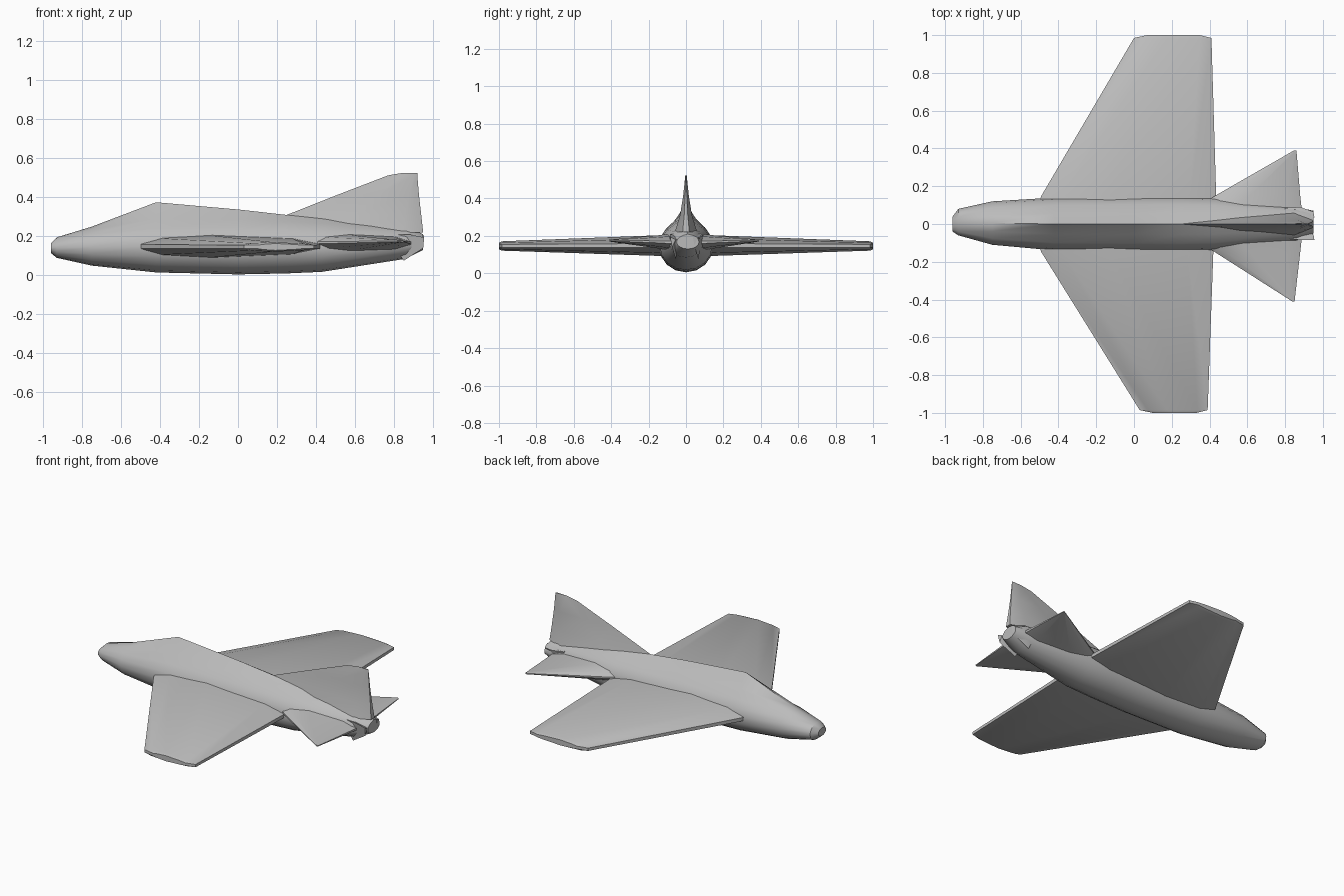
import bpy, bmesh, math
from mathutils import Vector

cube = bpy.data.objects.get("Cube")
if cube:
    bpy.data.objects.remove(cube)

grey = bpy.data.materials.new("plain_grey")
grey.use_nodes = True
colour = (0.5, 0.5, 0.5, 1)
grey.diffuse_color = colour
grey.node_tree.nodes["Principled BSDF"].inputs["Base Color"].default_value = colour


def loft(name, rings, angle=35):
    """Skin a list of equal-sized closed rings and cap both ends."""
    bm = bmesh.new()
    loops = [[bm.verts.new(p) for p in ring] for ring in rings]
    for a, b in zip(loops, loops[1:]):
        for i in range(len(a)):
            j = (i + 1) % len(a)
            bm.faces.new((a[i], a[j], b[j], b[i]))
    bm.faces.new(loops[0])
    bm.faces.new(loops[-1])
    bmesh.ops.remove_doubles(bm, verts=bm.verts, dist=0.0005)
    bmesh.ops.recalc_face_normals(bm, faces=bm.faces)
    mesh = bpy.data.meshes.new(name)
    bm.to_mesh(mesh)
    bm.free()
    obj = bpy.data.objects.new(name, mesh)
    bpy.context.collection.objects.link(obj)
    mesh.materials.append(grey)
    bpy.ops.object.select_all(action="DESELECT")
    obj.select_set(True)
    bpy.context.view_layer.objects.active = obj
    bpy.ops.object.shade_smooth_by_angle(angle=math.radians(angle))
    return obj


def body_ring(x, y, half, low, shoulder, ridge):
    """Round section whose upper middle rises into a narrow spine."""
    mid, rad = (low + shoulder) / 2, (shoulder - low) / 2
    ring = []
    for i in range(16):
        a = math.tau * i / 16
        z = mid + rad * math.cos(a)
        lift = ridge - shoulder
        z += lift if i == 0 else lift * 0.22 if i in (1, 15) else 0
        ring.append((x, y + half * math.sin(a), z))
    return ring


# Fuselage: x, y centre, half width, bottom, shoulder, ridge
stations = [
    (-0.96, 0.0, 0.04, 0.115, 0.165, 0.165),
    (-0.93, 0.01, 0.07, 0.09, 0.195, 0.195),
    (-0.75, 0.005, 0.115, 0.05, 0.24, 0.25),
    (-0.42, 0.0, 0.14, 0.015, 0.28, 0.375),
    (0.0, 0.0, 0.145, 0.005, 0.285, 0.338),
    (0.25, 0.0, 0.145, 0.01, 0.28, 0.31),
    (0.43, 0.0, 0.14, 0.018, 0.27, 0.30),
    (0.86, 0.0, 0.09, 0.085, 0.245, 0.26),
    (0.95, 0.01, 0.06, 0.13, 0.205, 0.21),
]
loft("fuselage", [body_ring(*s) for s in stations])


def foil_ring(front, back, y, z, thick, edge):
    """Closed section along x, thickest near the middle, blunt at the edges."""
    profile = [(0, edge), (0.12, 0.75), (0.4, 1), (0.85, 0.7), (1, edge)]
    upper = [(front + (back - front) * t, y, z + thick * h / 2) for t, h in profile]
    lower = [(px, py, 2 * z - pz) for px, py, pz in reversed(upper)]
    return upper + lower


# Main wings, running from the body centre out to the tips
for label, side, tip_front, tip_back, root_back in (
        ("left_wing", 1, 0.0, 0.41, 0.435), ("right_wing", -1, 0.03, 0.39, 0.42)):
    loft(label, [
        foil_ring(-0.52, root_back, side * 0.08, 0.15, 0.125, 0.2),
        foil_ring(-0.49, root_back, side * 0.15, 0.148, 0.11, 0.2),
        foil_ring(tip_front, tip_back, side * 0.985, 0.146, 0.05, 0.35),
        foil_ring(tip_front + 0.07, tip_back - 0.06, side, 0.146, 0.035, 0.5)])

# Tailplanes: triangles swept back to pointed tips
for label, side, tip_x, tip_y in (("left_tailplane", 1, 0.86, 0.39),
                                  ("right_tailplane", -1, 0.85, 0.41)):
    loft(label, [
        foil_ring(0.3, 0.89, side * 0.06, 0.165, 0.10, 0.15),
        foil_ring(0.43, 0.88, side * 0.15, 0.168, 0.07, 0.15),
        foil_ring(tip_x - 0.012, tip_x, side * tip_y, 0.175, 0.01, 0.4)])


def fin_ring(front, back, z, half):
    shape = [(0, 0), (0.5, 0.75), (0.88, 1), (1, 0.3)]
    near = [(front + (back - front) * t, -half * h, z) for t, h in shape]
    return near + [(x, -y, z) for x, y, z in reversed(near)]


# Upright fin, flowing out of the spine
loft("tail_fin", [
    fin_ring(0.1, 0.95, 0.22, 0.06),
    fin_ring(0.25, 0.94, 0.31, 0.032),
    fin_ring(0.515, 0.928, 0.415, 0.015),
    fin_ring(0.77, 0.92, 0.513, 0.005),
    fin_ring(0.84, 0.92, 0.525, 0.003)])

# Crumpled tail end: small tapered flaps around the exhaust
for label, y, z, drop in (("tail_flap_left", 0.065, 0.17, 0.05),
                          ("tail_flap_right", -0.055, 0.16, 0.04)):
    loft(label, [
        [(0.80, y - 0.02, z + 0.05), (0.80, y + 0.02, z + 0.04), (0.82, y, z - 0.04)],
        [(0.88, y - 0.03, z + 0.05), (0.88, y + 0.025, z + 0.03), (0.85, y, z - drop - 0.045)],
        [(0.955, y - 0.03, z + 0.035), (0.95, y, z + 0.02), (0.95, y - 0.02, z - 0.02)]])
